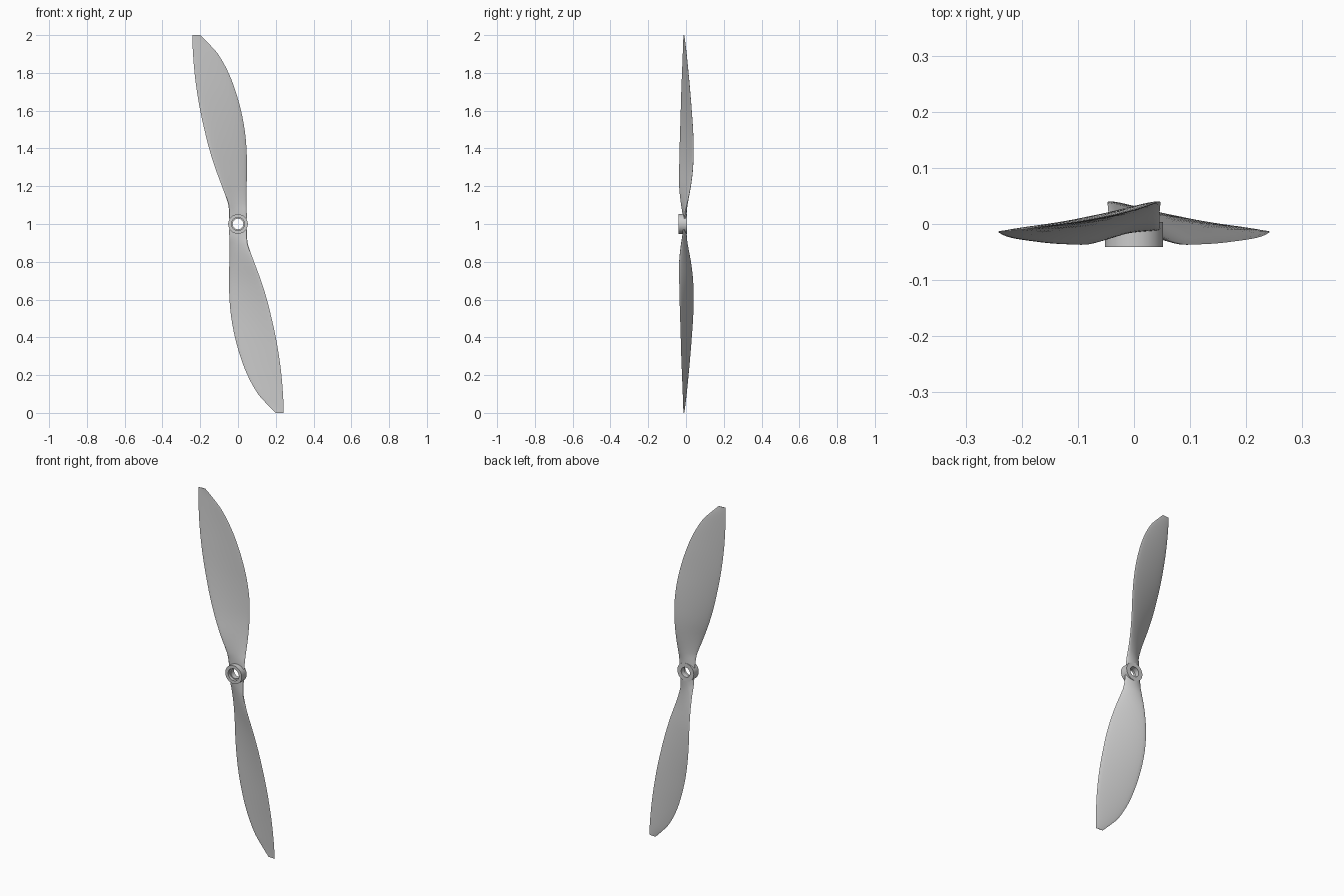
import bpy, bmesh
from math import sin, cos, pi

if "Cube" in bpy.data.objects:
    bpy.data.objects.remove(bpy.data.objects["Cube"])

# Blade stations: height above hub, left edge x/y, right edge x/y, thickness
STATIONS = [
    (0.030, -0.047, -0.014, 0.047, -0.008, 0.018),
    (0.070, -0.048, -0.019, 0.046, -0.004, 0.018),
    (0.110, -0.053, -0.026, 0.045, 0.006, 0.017),
    (0.200, -0.085, -0.036, 0.046, 0.025, 0.015),
    (0.300, -0.122, -0.036, 0.047, 0.037, 0.014),
    (0.400, -0.153, -0.034, 0.045, 0.040, 0.013),
    (0.500, -0.178, -0.031, 0.035, 0.037, 0.012),
    (0.600, -0.200, -0.028, 0.016, 0.030, 0.011),
    (0.700, -0.217, -0.025, -0.012, 0.022, 0.010),
    (0.800, -0.230, -0.021, -0.050, 0.013, 0.008),
    (0.900, -0.238, -0.017, -0.106, 0.003, 0.006),
    (0.960, -0.241, -0.015, -0.160, -0.004, 0.004),
    (1.000, -0.242, -0.0135, -0.200, -0.010, 0.002),
]
HALF = 10      # chord divisions per face
STEPS = 3      # loft steps between stations


def finish(bm, name):
    bmesh.ops.recalc_face_normals(bm, faces=bm.faces)
    me = bpy.data.meshes.new(name)
    bm.to_mesh(me)
    bm.free()
    ob = bpy.data.objects.new(name, me)
    bpy.context.collection.objects.link(ob)
    bpy.ops.object.select_all(action='DESELECT')
    ob.select_set(True)
    bpy.context.view_layer.objects.active = ob
    bpy.ops.object.shade_smooth_by_angle(angle=0.6)
    return ob


def loft_stations():
    """Hermite interpolation of the stations over height."""
    n = len(STATIONS)

    def slope(i, k):
        a, b = STATIONS[max(i - 1, 0)], STATIONS[min(i + 1, n - 1)]
        return (b[k] - a[k]) / (b[0] - a[0])

    out = []
    for i in range(n - 1):
        p, q = STATIONS[i], STATIONS[i + 1]
        h = q[0] - p[0]
        for s in range(STEPS):
            t = s / STEPS
            row = [p[0] + h * t]
            for k in range(1, 6):
                row.append((2*t**3 - 3*t**2 + 1) * p[k] + (t**3 - 2*t**2 + t) * h * slope(i, k)
                           + (3*t**2 - 2*t**3) * q[k] + (t**3 - t**2) * h * slope(i + 1, k))
            out.append(row)
    return out + [list(STATIONS[-1])]


def section(row):
    """Thin cambered lens between the two blade edges."""
    z, xl, yl, xr, yr, th = row
    pts = []
    for j in range(2 * HALF):
        a = pi * j / HALF
        u = (1 - cos(a)) / 2
        y = yl + (yr - yl) * u + th * 0.5 * sin(a) + th * 0.3 * 4 * u * (1 - u)
        pts.append((xl + (xr - xl) * u, y, z))
    return pts


def blade(name, sign):
    bm = bmesh.new()
    rings = [[bm.verts.new((sign * x, y, 1 + sign * z)) for x, y, z in section(r)]
             for r in loft_stations()]
    n = 2 * HALF
    for a, b in zip(rings, rings[1:]):
        for j in range(n):
            k = (j + 1) % n
            bm.faces.new((a[j], a[k], b[k], b[j]))
    bm.faces.new(rings[0])
    bm.faces.new(rings[-1])
    return finish(bm, name)


def hub(name, profile, seg=48):
    """Revolve a closed (radius, y) profile around the y axis."""
    bm = bmesh.new()
    rings = [[bm.verts.new((r * cos(2*pi*i/seg), y, 1 + r * sin(2*pi*i/seg)))
              for r, y in profile] for i in range(seg)]
    m = len(profile)
    for i in range(seg):
        a, b = rings[i], rings[(i + 1) % seg]
        for j in range(m):
            k = (j + 1) % m
            bm.faces.new((a[j], a[k], b[k], b[j]))
    return finish(bm, name)


# Two blades, half a turn apart about the shaft
blade("upper_blade", 1)
blade("lower_blade", -1)

# Hub ring with a stepped shaft bore
hub("hub", [(0.052, -0.041), (0.052, 0.004), (0.028, 0.004),
            (0.028, -0.025), (0.034, -0.025), (0.034, -0.041)])
